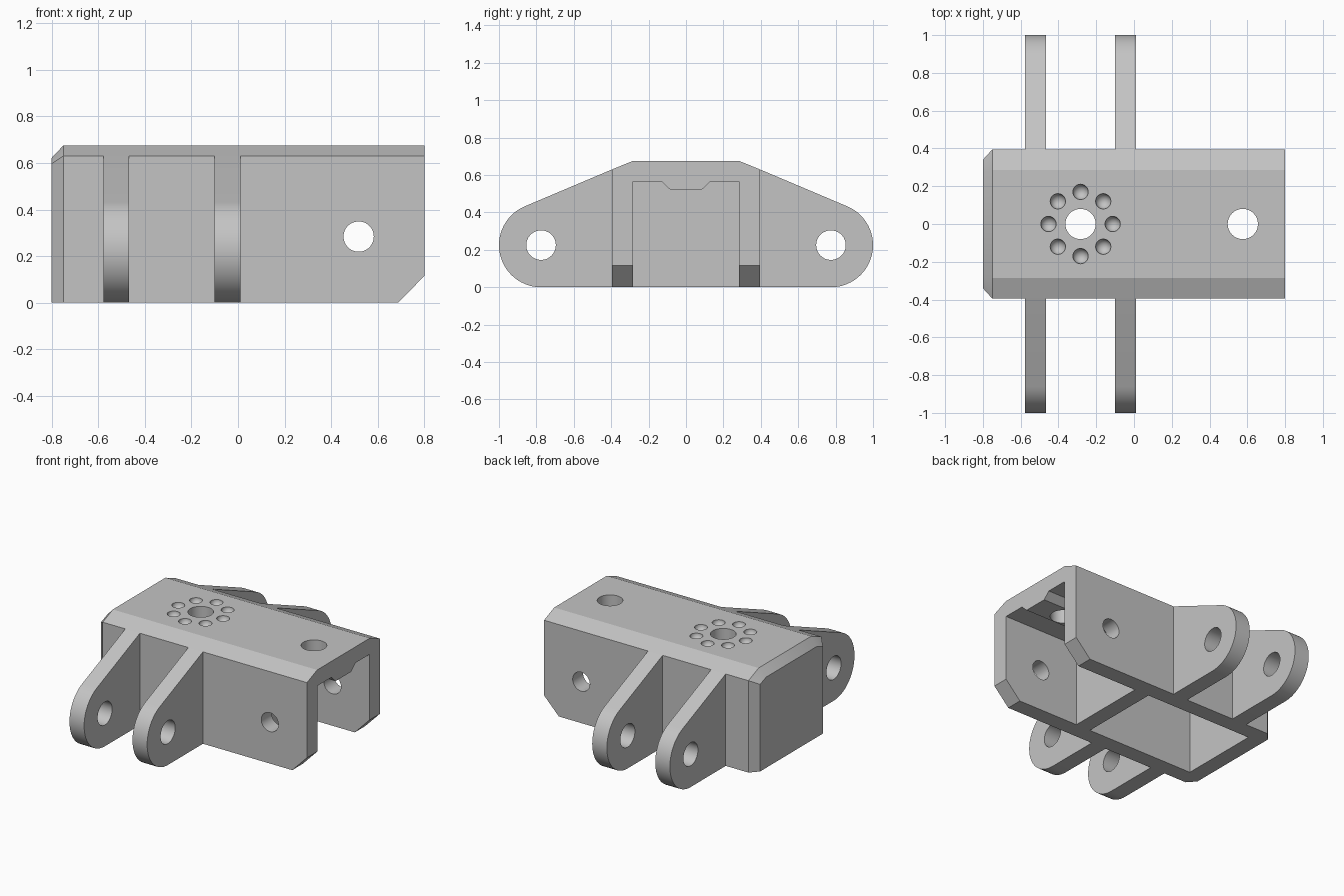
import bpy, bmesh, math
from mathutils import Matrix, Vector

default = bpy.data.objects.get("Cube")
if default:
    bpy.data.objects.remove(default, do_unlink=True)

grey = bpy.data.materials.new("machined_grey")
grey.use_nodes = True
colour = (0.55, 0.55, 0.55, 1)
grey.diffuse_color = colour
grey.node_tree.nodes["Principled BSDF"].inputs["Base Color"].default_value = colour


def make(name, bm):
    bmesh.ops.recalc_face_normals(bm, faces=bm.faces)
    mesh = bpy.data.meshes.new(name)
    bm.to_mesh(mesh)
    bm.free()
    mesh.materials.append(grey)
    obj = bpy.data.objects.new(name, mesh)
    bpy.context.collection.objects.link(obj)
    return obj


def loft(name, sections):
    """Skin matching rings of points and cap both ends."""
    bm = bmesh.new()
    rings = [[bm.verts.new(p) for p in s] for s in sections]
    n = len(rings[0])
    for a, b in zip(rings, rings[1:]):
        for i in range(n):
            j = (i + 1) % n
            bm.faces.new((a[i], a[j], b[j], b[i]))
    bm.faces.new(rings[0])
    bm.faces.new(rings[-1])
    return make(name, bm)


def along_x(profile, x):
    return [(x, y, z) for y, z in profile]


def mirrored(half):
    return half + [(-y, z) for y, z in reversed(half)]


def cylinder(center, radius, length, axis):
    bm = bmesh.new()
    turn = Vector((0, 0, 1)).rotation_difference(Vector(axis)).to_matrix().to_4x4()
    bmesh.ops.create_cone(bm, cap_ends=True, segments=48, radius1=radius, radius2=radius,
                          depth=length, matrix=Matrix.Translation(center) @ turn)
    return make("hole_cutter", bm)


def sphere(center, radius):
    bm = bmesh.new()
    bmesh.ops.create_uvsphere(bm, u_segments=24, v_segments=13, radius=radius,
                              matrix=Matrix.Translation(center))
    return make("dimple_cutter", bm)


def cut(obj, cutter):
    cutter.hide_render = True
    mod = obj.modifiers.new("cut", 'BOOLEAN')
    mod.operation = 'DIFFERENCE'
    mod.solver = 'EXACT'
    mod.object = cutter
    bpy.context.view_layer.objects.active = obj
    bpy.ops.object.modifier_apply(modifier=mod.name)
    bpy.data.objects.remove(cutter, do_unlink=True)


def smooth(obj):
    bpy.ops.object.select_all(action='DESELECT')
    obj.select_set(True)
    bpy.context.view_layer.objects.active = obj
    bpy.ops.object.shade_smooth_by_angle(angle=math.radians(20))


W, WALL, H, SHOULDER = 0.395, 0.283, 0.675, 0.63

# Housing with bevelled shoulders and a chamfered closed end
outer = mirrored([(W, 0), (W, SHOULDER), (0.285, H)])
end = mirrored([(0.34, 0), (0.34, 0.597), (0.274, 0.622)])
housing = loft("housing", [along_x(end, -0.8), along_x(outer, -0.75), along_x(outer, 0.8)])

# Open bay and closed pocket, with a thickened strip under the roof
inner = mirrored([(WALL, -0.1), (WALL, 0.565), (0.13, 0.565), (0.085, 0.522)])
for x0, x1 in ((0.23, 0.9), (-0.69, 0.12)):
    cut(housing, loft("cavity_cutter", [along_x(inner, x0), along_x(inner, x1)]))

# Sloped lower corners at the open end
corner = [(0.688, 0), (0.8, 0.115), (0.95, 0.265), (0.95, -0.2), (0.488, -0.2)]
cut(housing, loft("corner_cutter", [[(x, y, z) for x, z in corner] for y in (-0.6, 0.6)]))

# Roof holes, cross pin hole and ring of dimples
cut(housing, cylinder((-0.283, 0, 0.6), 0.08, 0.4, (0, 0, 1)))
cut(housing, cylinder((0.576, 0, 0.6), 0.08, 0.4, (0, 0, 1)))
cut(housing, cylinder((0.518, 0, 0.284), 0.065, 1.2, (0, 1, 0)))
for i in range(8):
    a = i * math.pi / 4
    cut(housing, sphere((-0.283 + 0.17 * math.cos(a), 0.17 * math.sin(a), H), 0.041))
smooth(housing)

# Pivot lugs: round ends tangent to the shoulder slope
R, CY = 0.225, 0.775
top = math.atan2(0.92, 0.385)
arc = [-math.pi / 2 + (top + math.pi / 2) * i / 28 for i in range(29)]
lug = [(W, 0)] + [(CY + R * math.cos(a), R + R * math.sin(a)) for a in arc] + [(W, SHOULDER)]
for side, sign in (("front", -1), ("back", 1)):
    profile = [(sign * y, z) for y, z in lug]
    for place, x in (("right", -0.578), ("middle", -0.1)):
        obj = loft(f"{side}_{place}_lug", [along_x(profile, x), along_x(profile, x + 0.111)])
        cut(obj, cylinder((x, sign * CY, R), 0.079, 0.4, (1, 0, 0)))
        smooth(obj)
